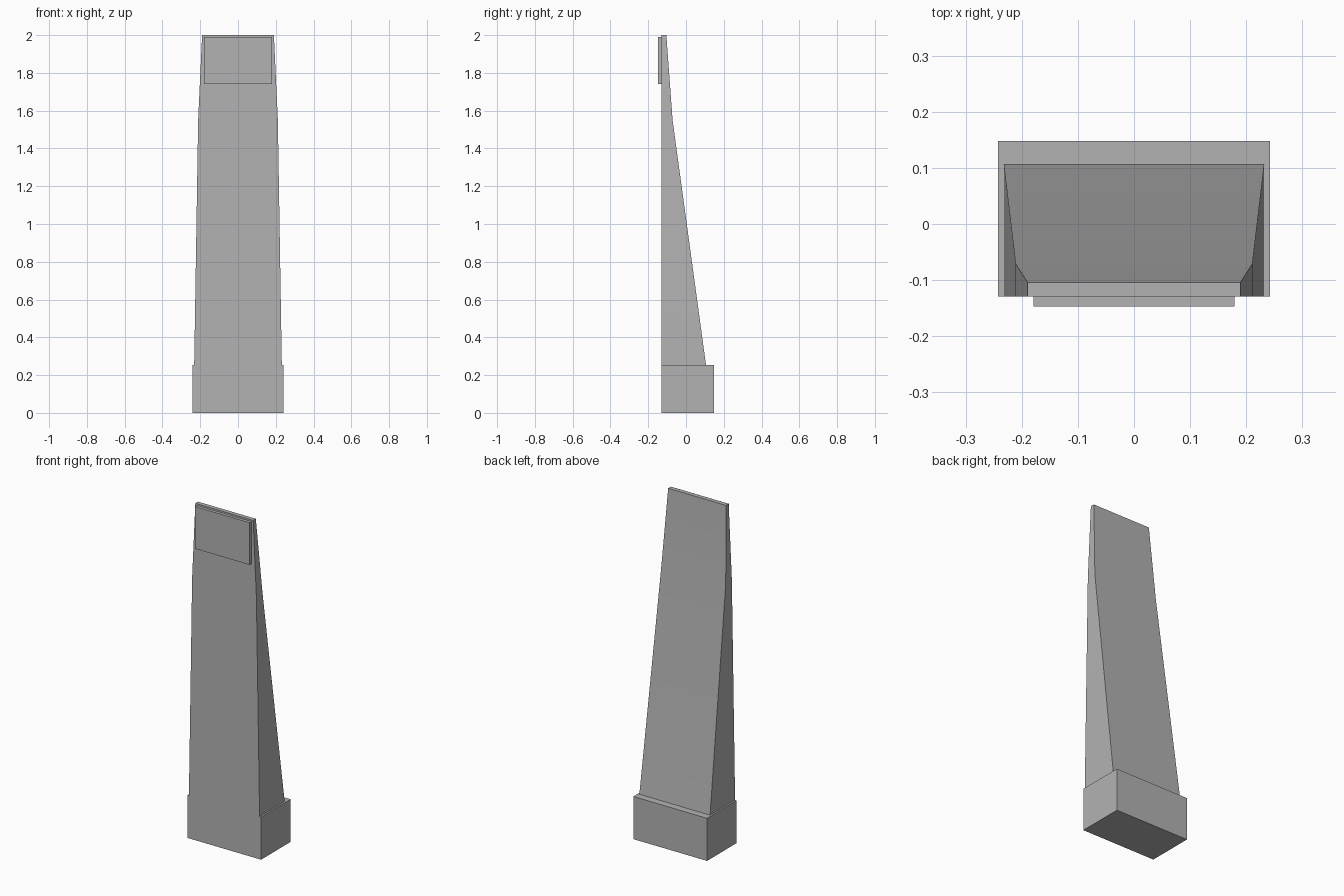
import bpy
import bmesh
import math

cube = bpy.data.objects.get("Cube")
if cube:
    bpy.data.objects.remove(cube, do_unlink=True)

# Single plain grey for every part
grey = bpy.data.materials.new("stone grey")
grey.use_nodes = True
colour = (0.45, 0.45, 0.45, 1.0)
grey.diffuse_color = colour
grey.node_tree.nodes["Principled BSDF"].inputs["Base Color"].default_value = colour

FRONT = -0.129  # shared plane of the plinth and shaft fronts


def loft(name, sections, front=FRONT):
    """Stack rectangles given as (height, half width, back y) into a closed solid."""
    bm = bmesh.new()
    rings = []
    for z, half, back in sections:
        corners = ((-half, front), (half, front), (half, back), (-half, back))
        rings.append([bm.verts.new((x, y, z)) for x, y in corners])
    bm.faces.new(rings[0][::-1])
    bm.faces.new(rings[-1])
    for low, high in zip(rings, rings[1:]):
        for i in range(4):
            j = (i + 1) % 4
            bm.faces.new((low[i], low[j], high[j], high[i]))
    bmesh.ops.recalc_face_normals(bm, faces=bm.faces)
    mesh = bpy.data.meshes.new(name)
    bm.to_mesh(mesh)
    bm.free()
    mesh.materials.append(grey)
    obj = bpy.data.objects.new(name, mesh)
    bpy.context.collection.objects.link(obj)
    return obj


# Block at the foot
loft("plinth", [(0, 0.242, 0.148), (0.253, 0.242, 0.148)])

# Tapering shaft, upright at the front and leaning forward at the back
shaft = loft("shaft", [(0.253, 0.232, 0.106),
                       (1.55, 0.211, -0.071),
                       (2.0, 0.19, -0.104)])

# Raised plate near the top of the front
loft("front_panel", [(1.74, 0.179, FRONT), (1.99, 0.179, FRONT)], front=-0.147)

# Soften only the gentle bend in the shaft
bpy.ops.object.select_all(action="DESELECT")
shaft.select_set(True)
bpy.context.view_layer.objects.active = shaft
bpy.ops.object.shade_smooth_by_angle(angle=math.radians(30))
